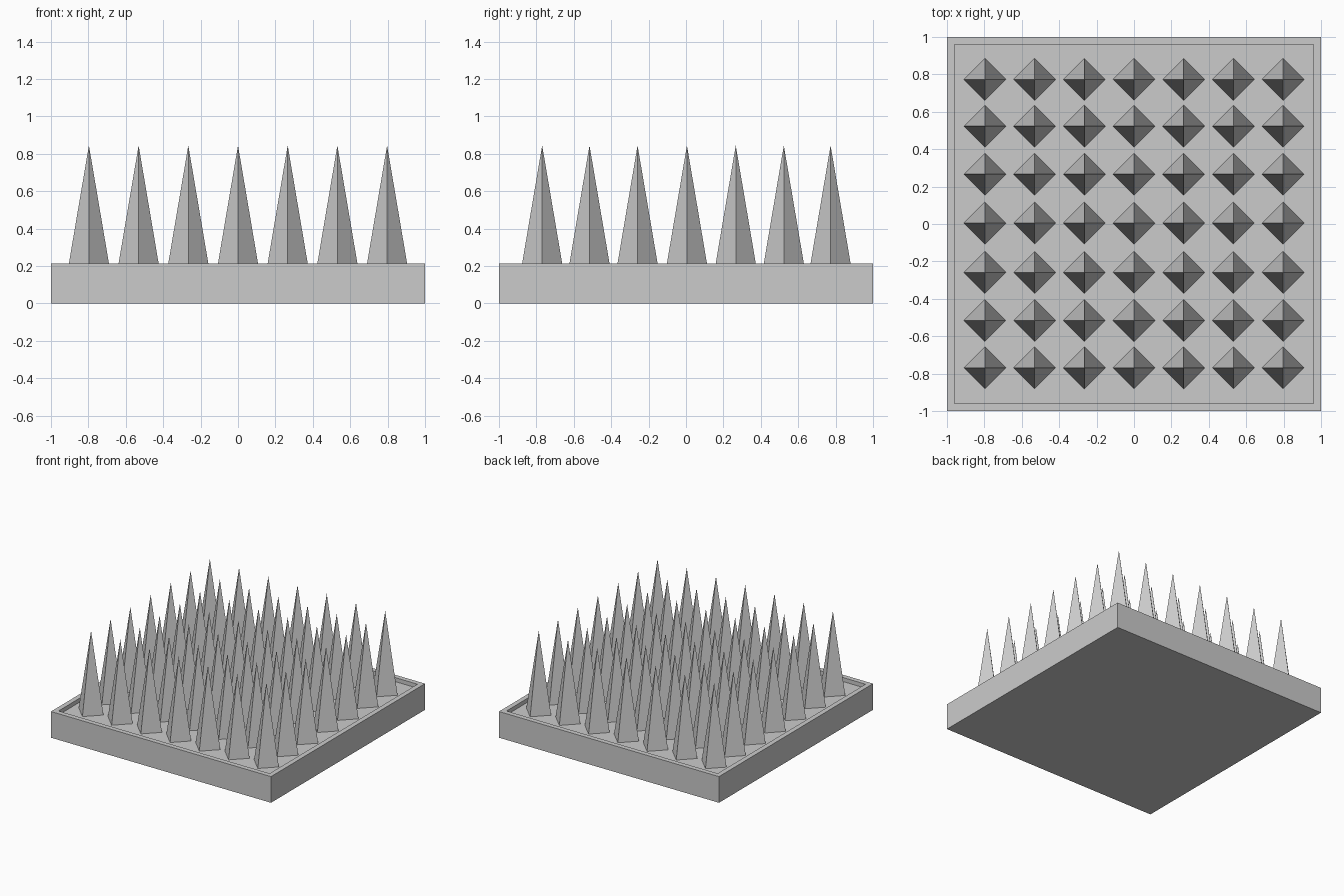
import bpy
import bmesh
from mathutils import Matrix, Vector

if "Cube" in bpy.data.objects:
    bpy.data.objects.remove(bpy.data.objects["Cube"])

TOP, FLOOR, TIP = 0.215, 0.182, 0.845
RIM_INNER = 0.943
SPIKE_R = 0.1125


def add_object(name, bm):
    mesh = bpy.data.meshes.new(name)
    bm.to_mesh(mesh)
    bm.free()
    obj = bpy.data.objects.new(name, mesh)
    bpy.context.collection.objects.link(obj)
    return obj


# Square base tray: a slab with its top inset to a rim and sunk to a floor
bm = bmesh.new()
bmesh.ops.create_cube(bm, size=1, matrix=Matrix.Translation((0, 0, TOP / 2))
                      @ Matrix.Diagonal((2, 2, TOP, 1)))
bm.normal_update()
top = max(bm.faces, key=lambda f: f.calc_center_median().z)
bmesh.ops.inset_region(bm, faces=[top], thickness=1 - RIM_INNER)
floor = bmesh.ops.extrude_discrete_faces(bm, faces=[top])["faces"][0]
bmesh.ops.translate(bm, verts=floor.verts, vec=Vector((0, 0, FLOOR - TOP)))
add_object("base_tray", bm)

# Grid of four-sided spikes, corners pointing along the axes
xs = [i * 0.2657 for i in range(-3, 4)]
ys = [-0.769, -0.516, -0.259, 0.005, 0.266, 0.523, 0.773]
bm = bmesh.new()
for x in xs:
    for y in ys:
        bmesh.ops.create_cone(
            bm, cap_ends=True, segments=4, radius1=SPIKE_R, radius2=0,
            depth=TIP - FLOOR,
            matrix=Matrix.Translation((x, y, (TIP + FLOOR) / 2)))
bmesh.ops.remove_doubles(bm, verts=bm.verts, dist=1e-5)
add_object("spikes", bm)
